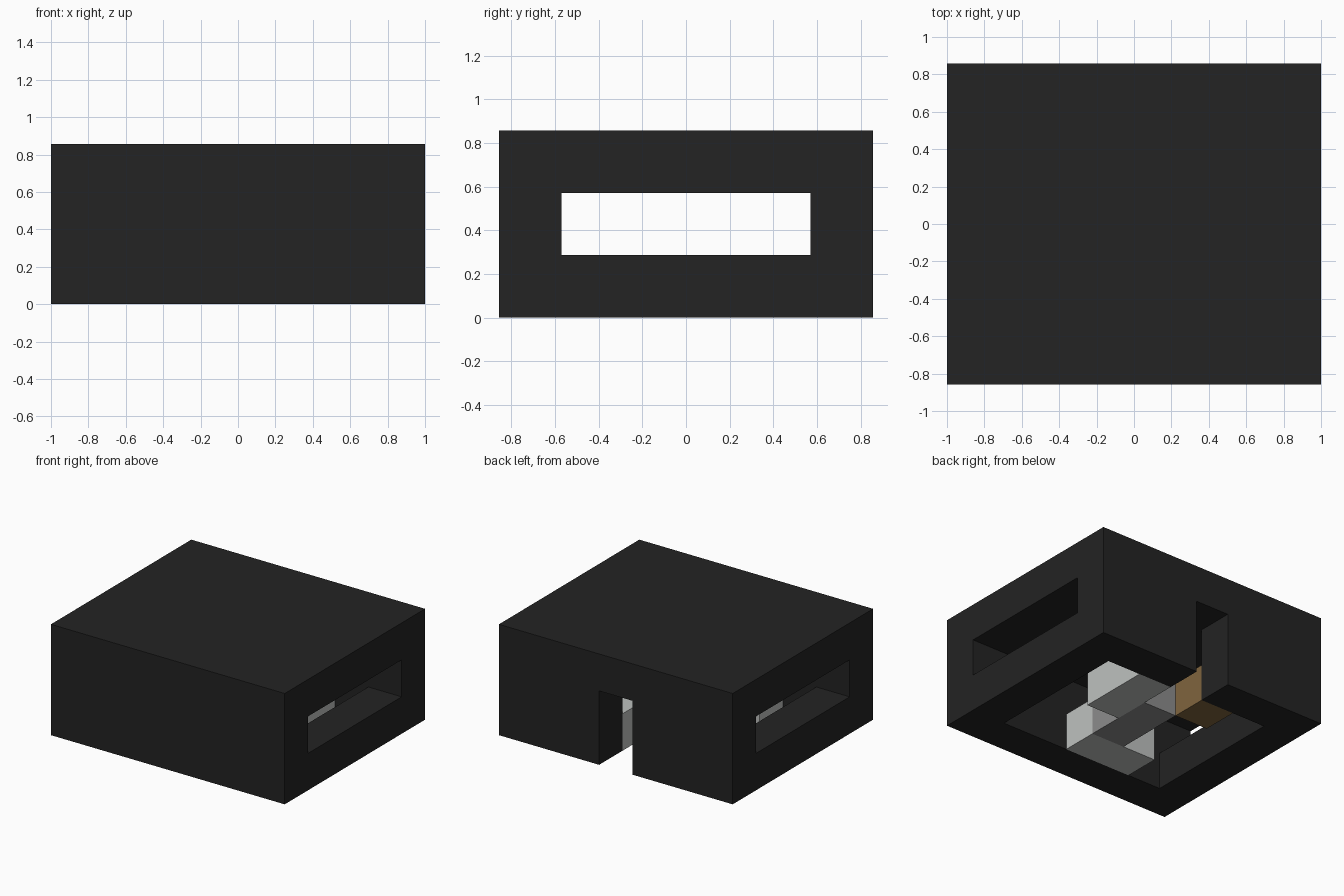
import bpy
import bmesh
from math import radians
from mathutils import Vector

if "Cube" in bpy.data.objects:
    bpy.data.objects.remove(bpy.data.objects["Cube"])

U = 1 / 7  # one module; every size below is in modules


def material(name, rgb):
    linear = [((c / 255 + 0.055) / 1.055) ** 2.4 for c in rgb]
    mat = bpy.data.materials.new(name)
    mat.use_nodes = True
    mat.diffuse_color = (*linear, 1)
    mat.node_tree.nodes["Principled BSDF"].inputs["Base Color"].default_value = (*linear, 1)
    return mat


def add_object(name, bm, mat):
    mesh = bpy.data.meshes.new(name)
    bm.to_mesh(mesh)
    bm.free()
    mesh.materials.append(mat)
    obj = bpy.data.objects.new(name, mesh)
    bpy.context.collection.objects.link(obj)
    return obj


def block(name, x, y, z, mat):
    """Box spanning the given (low, high) ranges."""
    bm = bmesh.new()
    bmesh.ops.create_cube(bm, size=1)
    for v in bm.verts:
        v.co = Vector([(r[0] if c < 0 else r[1]) * U for c, r in zip(v.co, (x, y, z))])
    return add_object(name, bm, mat)


black = material("charcoal", (35, 35, 35))
light = material("light grey", (190, 193, 191))
grey = material("mid grey", (140, 140, 140))
brown = material("wood brown", (128, 101, 62))

# Shell: thick walls and roof on a coarse grid, open underneath
GRID = ((-7, -5, -1, 1, 5, 7), (-6, -4, 4, 6), (0, 2, 4, 6))


def solid(cell):
    if any(not 0 <= c < len(g) - 1 for c, g in zip(cell, GRID)):
        return False
    x, y, z = [(g[c] + g[c + 1]) / 2 for c, g in zip(cell, GRID)]
    room = abs(x) < 5 and abs(y) < 4 and z < 4
    side_window = abs(y) < 4 and 2 < z < 4
    back_door = abs(x) < 1 and y > 0 and z < 4
    return not (room or side_window or back_door)


bm = bmesh.new()
cells = [(i, j, k) for i in range(5) for j in range(3) for k in range(3)]
for cell in filter(solid, cells):
    for axis in range(3):
        for step in (0, 1):
            neighbour = list(cell)
            neighbour[axis] += 2 * step - 1
            if solid(neighbour):
                continue
            # Outer face of this cell, wound to point outwards
            a, b = (axis + 1) % 3, (axis + 2) % 3
            ring = [(0, 0), (1, 0), (1, 1), (0, 1)]
            verts = []
            for da, db in (ring if step else ring[::-1]):
                corner = list(cell)
                corner[axis] += step
                corner[a] += da
                corner[b] += db
                verts.append(bm.verts.new([g[c] * U for g, c in zip(GRID, corner)]))
            bm.faces.new(verts)
bmesh.ops.remove_doubles(bm, verts=bm.verts, dist=0.001)
bmesh.ops.dissolve_limit(bm, angle_limit=radians(1), verts=bm.verts, edges=bm.edges)
add_object("bunker_shell", bm, black)

# Blocks standing inside the room
height = (0, 2)
block("back_left_block", (1, 3), (0, 4), height, light)
block("front_block", (-3, 1), (-4, -2), height, light)
block("centre_block", (-1, 1), (-2, 2), height, grey)
block("crate", (-3, -1), (2, 4), height, brown)
